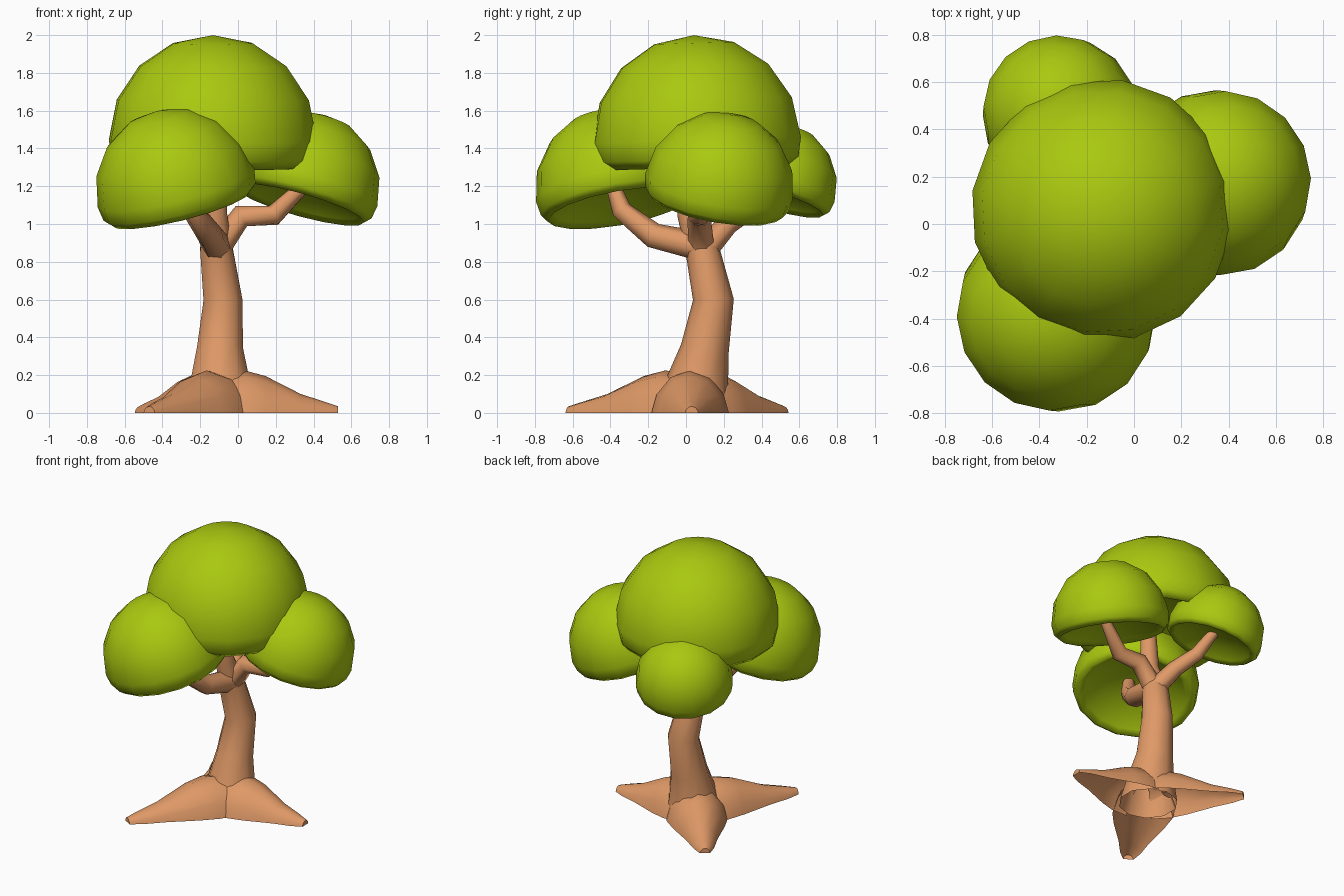
import bpy, bmesh, math
from mathutils import Vector

if "Cube" in bpy.data.objects:
    bpy.data.objects.remove(bpy.data.objects["Cube"])

def material(name, col):
    m = bpy.data.materials.new(name)
    m.diffuse_color = (*col, 1)
    m.use_nodes = True
    m.node_tree.nodes["Principled BSDF"].inputs["Base Color"].default_value = m.diffuse_color
    return m

LEAF = material("leaf_green", (0.40, 0.58, 0.005))
BARK = material("bark_brown", (0.74, 0.32, 0.135))

def loft(name, rings, mat, angle, closed=True):
    """Skin a list of rings; a one-point ring closes to a tip."""
    bm = bmesh.new()
    vs = [[bm.verts.new(p) for p in r] for r in rings]
    for a, b in zip(vs, vs[1:]):
        n = max(len(a), len(b))
        for i in range(n if closed else n - 1):
            j = (i + 1) % n
            if len(a) == 1:
                bm.faces.new((a[0], b[j], b[i]))
            elif len(b) == 1:
                bm.faces.new((a[i], a[j], b[0]))
            else:
                bm.faces.new((a[i], a[j], b[j], b[i]))
    if len(vs[-1]) > 2:
        bm.faces.new(vs[-1])
    bmesh.ops.recalc_face_normals(bm, faces=bm.faces)
    me = bpy.data.meshes.new(name)
    bm.to_mesh(me)
    bm.free()
    me.materials.append(mat)
    me.shade_smooth()
    me.set_sharp_from_angle(angle=math.radians(angle))
    ob = bpy.data.objects.new(name, me)
    bpy.context.collection.objects.link(ob)
    return ob

def tube(name, path, sides):
    """Tapered tube along (x, y, z, radius) points."""
    pts = [Vector(p[:3]) for p in path]
    rings = []
    for i, p in enumerate(pts):
        t = pts[min(i + 1, len(pts) - 1)] - pts[max(i - 1, 0)]
        q = Vector((0, 0, 1)).rotation_difference(t.normalized())
        r = path[i][3]
        ring = [p + q @ Vector((r * math.cos(a), r * math.sin(a), 0))
                for a in (2 * math.pi * (k + 0.5) / sides for k in range(sides))]
        if p.z == 0:
            for v in ring:
                v.z = 0
        rings.append(ring)
    return loft(name, rings, BARK, 65)

def canopy(name, centre, radius, axis, phase=0.0, sides=16):
    """Dome with a rounded rim and hollow underside, tilted to an axis."""
    prof = [(math.cos(math.radians(a)), math.sin(math.radians(a)))
            for a in (67.5, 45, 22.5, 0)]
    prof = [(0, 1)] + prof + [(0.97, -0.18), (0.89, -0.26), (0.8, -0.2),
                              (0.5, -0.06), (0, 0.0)]
    q = Vector((0, 0, 1)).rotation_difference(Vector(axis).normalized())
    rings = []
    for r, z in prof:
        n = sides if r else 1
        angles = [2 * math.pi * k / n + phase for k in range(n)]
        rings.append([Vector(centre) + radius * (q @ Vector((
            r * math.cos(a), r * math.sin(a), z))) for a in angles])
    return loft(name, rings, LEAF, 80)

# Leaf domes
canopy("main_canopy", (-0.133, 0.058, 1.443), 0.557, (0.0, -0.03, 1), -0.15)
canopy("front_left_canopy", (-0.328, -0.373, 1.19), 0.427, (-0.25, -0.18, 1))
canopy("right_canopy", (0.355, 0.175, 1.2), 0.397, (0.28, 0.18, 1))
canopy("back_canopy", (-0.315, 0.47, 1.21), 0.33, (-0.18, 0.3, 1))

# Curved trunk
tube("trunk", [(-0.09, 0.04, 0, 0.2), (-0.095, 0.06, 0.16, 0.165),
               (-0.095, 0.10, 0.34, 0.128), (-0.08, 0.145, 0.6, 0.108),
               (-0.115, 0.085, 0.87, 0.09), (-0.12, 0.02, 1.05, 0.066),
               (-0.12, 0.0, 1.46, 0.05)], 10)

# Branches
tube("front_branch", [(-0.11, 0.08, 0.88, 0.08), (-0.145, -0.17, 0.935, 0.07),
                      (-0.24, -0.34, 1.07, 0.055), (-0.29, -0.40, 1.24, 0.035)], 7)
tube("right_branch", [(-0.09, 0.08, 0.89, 0.07), (0.02, 0.07, 1.04, 0.064),
                      (0.19, 0.07, 1.045, 0.057), (0.37, 0.13, 1.22, 0.035)], 7)
tube("back_branch", [(-0.1, 0.1, 0.86, 0.07), (-0.18, 0.22, 0.995, 0.058),
                     (-0.26, 0.35, 1.08, 0.05), (-0.33, 0.46, 1.24, 0.035)], 7)

# Spreading roots, open below: (fraction of length, half width, height)
SECTIONS = [(0, 0.2, 0.2), (0.2, 0.205, 0.225), (0.38, 0.175, 0.195),
            (0.68, 0.105, 0.1), (0.88, 0.07, 0.06), (1.0, 0.035, 0.035)]
BASE = Vector((-0.09, 0.02, 0))
for name, tip in (("front_root", (-0.47, -0.62, 0)), ("right_root", (0.53, 0.03, 0)),
                  ("back_root", (-0.52, 0.52, 0))):
    d = Vector(tip) - BASE
    side = Vector((-d.y, d.x, 0)).normalized()
    rings = [[BASE + d * f + side * w * math.cos(math.pi * k / 6)
              + Vector((0, 0, h * math.sin(math.pi * k / 6) ** 1.2)) for k in range(7)]
             for f, w, h in SECTIONS]
    loft(name, rings, BARK, 50, closed=False)
